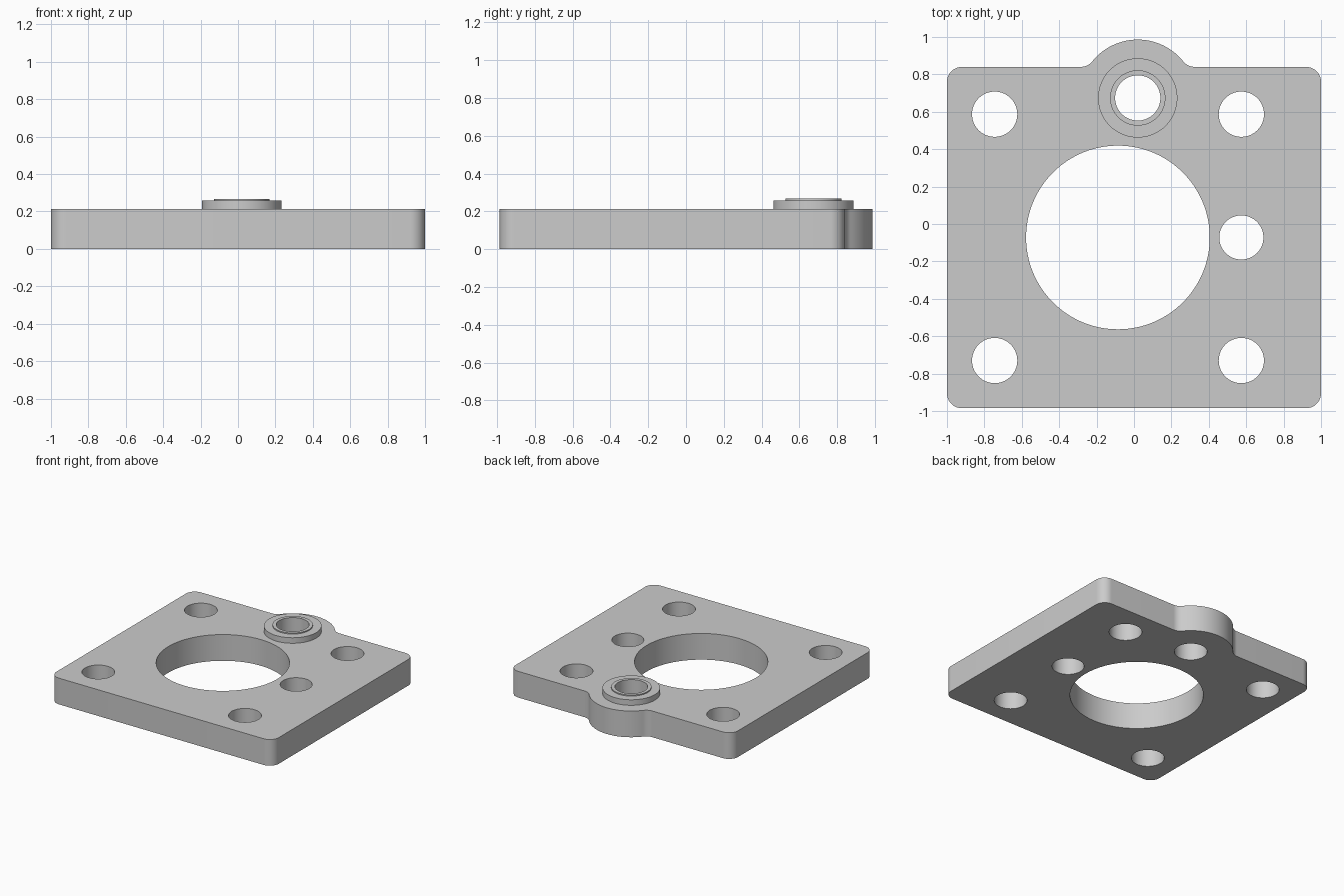
import bpy, bmesh
from math import sin, cos, pi, acos, atan2, sqrt

if "Cube" in bpy.data.objects:
    bpy.data.objects.remove(bpy.data.objects["Cube"], do_unlink=True)

TOP = 0.213              # plate thickness
EDGE_Y, BACK_Y = 0.985, 0.84
EAR = (0.02, 0.674)      # centre of the ear and its boss
EAR_R, FILLET, CORNER = 0.312, 0.08, 0.08
HOLE_R = 0.121

metal = bpy.data.materials.new("Grey metal")
metal.use_nodes = True
grey = (0.6, 0.6, 0.6, 1)
metal.diffuse_color = grey
metal.node_tree.nodes["Principled BSDF"].inputs["Base Color"].default_value = grey


def arc(centre, r, a0, a1, steps):
    return [(centre[0] + r * cos(a0 + (a1 - a0) * i / steps),
             centre[1] + r * sin(a0 + (a1 - a0) * i / steps)) for i in range(steps + 1)]


def make_object(name, bm):
    bmesh.ops.recalc_face_normals(bm, faces=bm.faces)
    mesh = bpy.data.meshes.new(name)
    bm.to_mesh(mesh)
    bm.free()
    obj = bpy.data.objects.new(name, mesh)
    bpy.context.collection.objects.link(obj)
    return obj


def prism(name, points, z0, z1):
    bm = bmesh.new()
    base = bm.faces.new([bm.verts.new((x, y, z0)) for x, y in points])
    grown = bmesh.ops.extrude_face_region(bm, geom=[base], use_keep_orig=True)
    for v in grown["geom"]:
        if isinstance(v, bmesh.types.BMVert):
            v.co.z = z1
    return make_object(name, bm)


def finish(obj):
    obj.data.materials.clear()
    obj.data.materials.append(metal)
    bpy.ops.object.select_all(action='DESELECT')
    obj.select_set(True)
    bpy.context.view_layer.objects.active = obj
    bpy.ops.object.shade_smooth_by_angle(angle=pi / 6)


# Plate outline: rounded corners and a filleted ear on the back edge
cx, cy = 1 - CORNER, EDGE_Y - CORNER
by = BACK_Y - CORNER
rise = BACK_Y + FILLET - EAR[1]
run = sqrt((EAR_R + FILLET) ** 2 - rise ** 2)
lean = atan2(rise, run)
outline = arc((-cx, -cy), CORNER, pi, 1.5 * pi, 10)
outline += arc((cx, -cy), CORNER, 1.5 * pi, 2 * pi, 10)
outline += arc((cx, by), CORNER, 0, pi / 2, 10)
outline += arc((EAR[0] + run, BACK_Y + FILLET), FILLET, 1.5 * pi, pi + lean, 10)
outline += arc(EAR, EAR_R, lean, pi - lean, 48)[1:-1]
outline += arc((EAR[0] - run, BACK_Y + FILLET), FILLET, -lean, -pi / 2, 10)
outline += arc((-cx, by), CORNER, pi / 2, pi, 10)
plate = prism("plate", outline, 0, TOP)

# Through holes: central bore, bolt holes, ear hole
holes = [((-0.086, -0.072), 0.491), (EAR, HOLE_R), ((0.574, -0.072), 0.118)]
holes += [((x, y), HOLE_R) for x in (-0.745, 0.574) for y in (-0.73, 0.587)]
for centre, r in holes:
    n = 128 if r > 0.3 else 64
    cutter = prism("hole_cutter", arc(centre, r, 0, 2 * pi, n)[:-1], -0.1, TOP + 0.1)
    cutter.hide_render = True
    mod = plate.modifiers.new("hole", 'BOOLEAN')
    mod.operation = 'DIFFERENCE'
    mod.solver = 'EXACT'
    mod.object = cutter
    bpy.context.view_layer.objects.active = plate
    bpy.ops.object.modifier_apply(modifier=mod.name)
    bpy.data.objects.remove(cutter, do_unlink=True)
finish(plate)

# Boss: stepped ring with a thin raised lip round the ear hole
profile = [(HOLE_R, TOP), (0.212, TOP), (0.212, 0.258),
           (0.148, 0.258), (0.148, 0.267), (HOLE_R, 0.267)]
bm = bmesh.new()
rings = [[bm.verts.new((x, y, z)) for x, y in arc(EAR, r, 0, 2 * pi, 64)[:-1]]
         for r, z in profile]
for a, b in zip(rings, rings[1:] + rings[:1]):
    for i in range(64):
        j = (i + 1) % 64
        bm.faces.new((a[i], a[j], b[j], b[i]))
finish(make_object("boss", bm))
